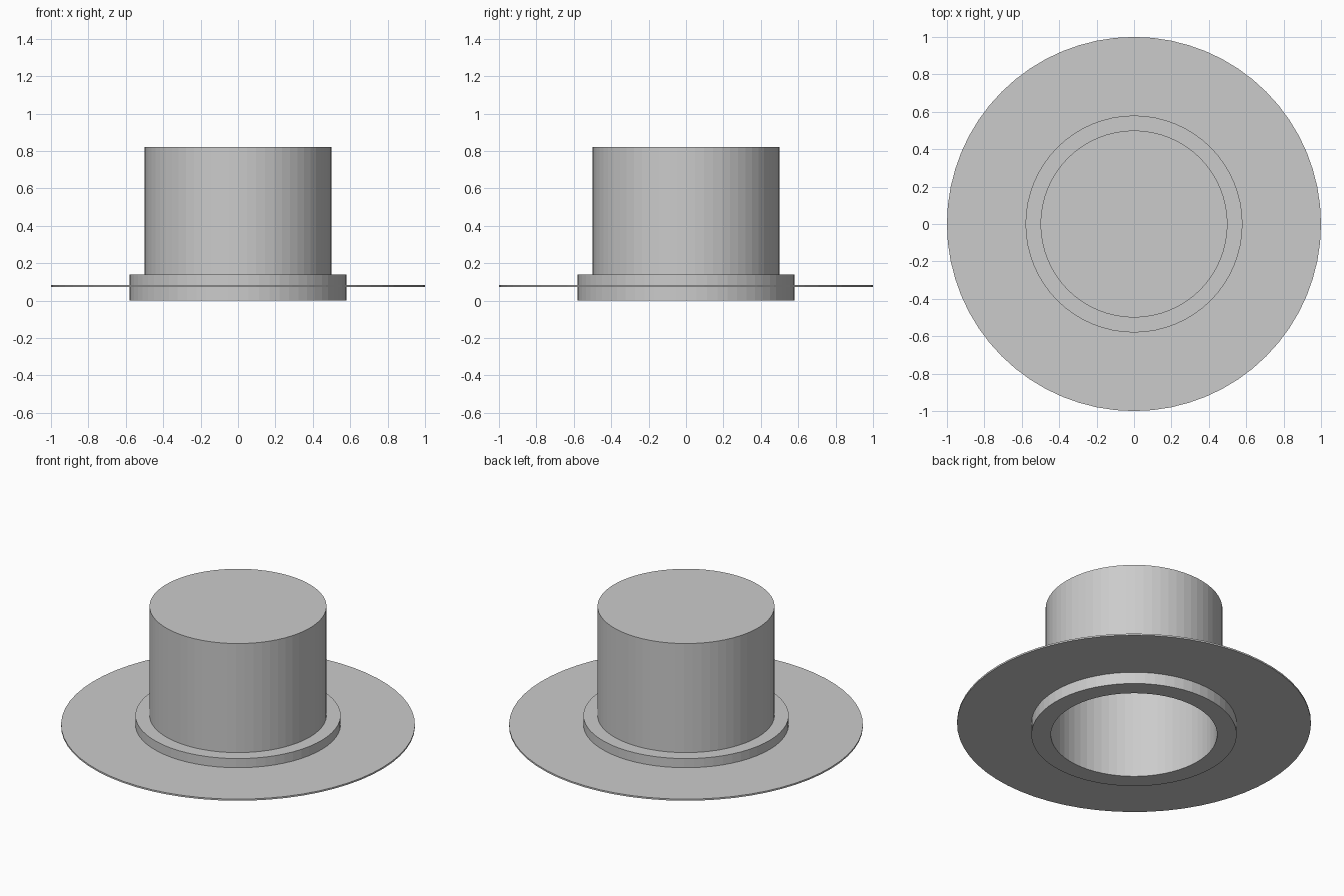
import bpy
import bmesh
import math

if "Cube" in bpy.data.objects:
    bpy.data.objects.remove(bpy.data.objects["Cube"])

SIDES = 64


def lathe(name, profile, closed=False):
    """Revolve (radius, z) points around z; radius 0 gives a single pole vertex."""
    bm = bmesh.new()
    rings = []
    for r, z in profile:
        n = 1 if r == 0 else SIDES
        rings.append([bm.verts.new((r * math.cos(2 * math.pi * i / SIDES),
                                    r * math.sin(2 * math.pi * i / SIDES), z))
                      for i in range(n)])
    pairs = list(zip(rings, rings[1:]))
    if closed:
        pairs.append((rings[-1], rings[0]))
    for a, b in pairs:
        if len(a) == 1:
            bm.faces.new(b)
        elif len(b) == 1:
            bm.faces.new(a)
        else:
            for i in range(SIDES):
                j = (i + 1) % SIDES
                bm.faces.new((a[i], a[j], b[j], b[i]))
    # Poles only mark a flat cap, so drop the loose centre vertices
    for v in [v for v in bm.verts if not v.link_faces]:
        bm.verts.remove(v)
    bmesh.ops.recalc_face_normals(bm, faces=bm.faces)
    mesh = bpy.data.meshes.new(name)
    bm.to_mesh(mesh)
    bm.free()
    obj = bpy.data.objects.new(name, mesh)
    bpy.context.collection.objects.link(obj)
    return obj


# Hollow crown with a flat top, open underneath, with the thick band at its foot
lathe("crown_and_band", [(0, 0.79), (0.47, 0.79), (0.47, 0), (0.58, 0),
                         (0.58, 0.14), (0.50, 0.14), (0.50, 0.82), (0, 0.82)])

# Thin flat brim around the band
lathe("brim", [(0.57, 0.073), (1.0, 0.073), (1.0, 0.083), (0.57, 0.083)], closed=True)
